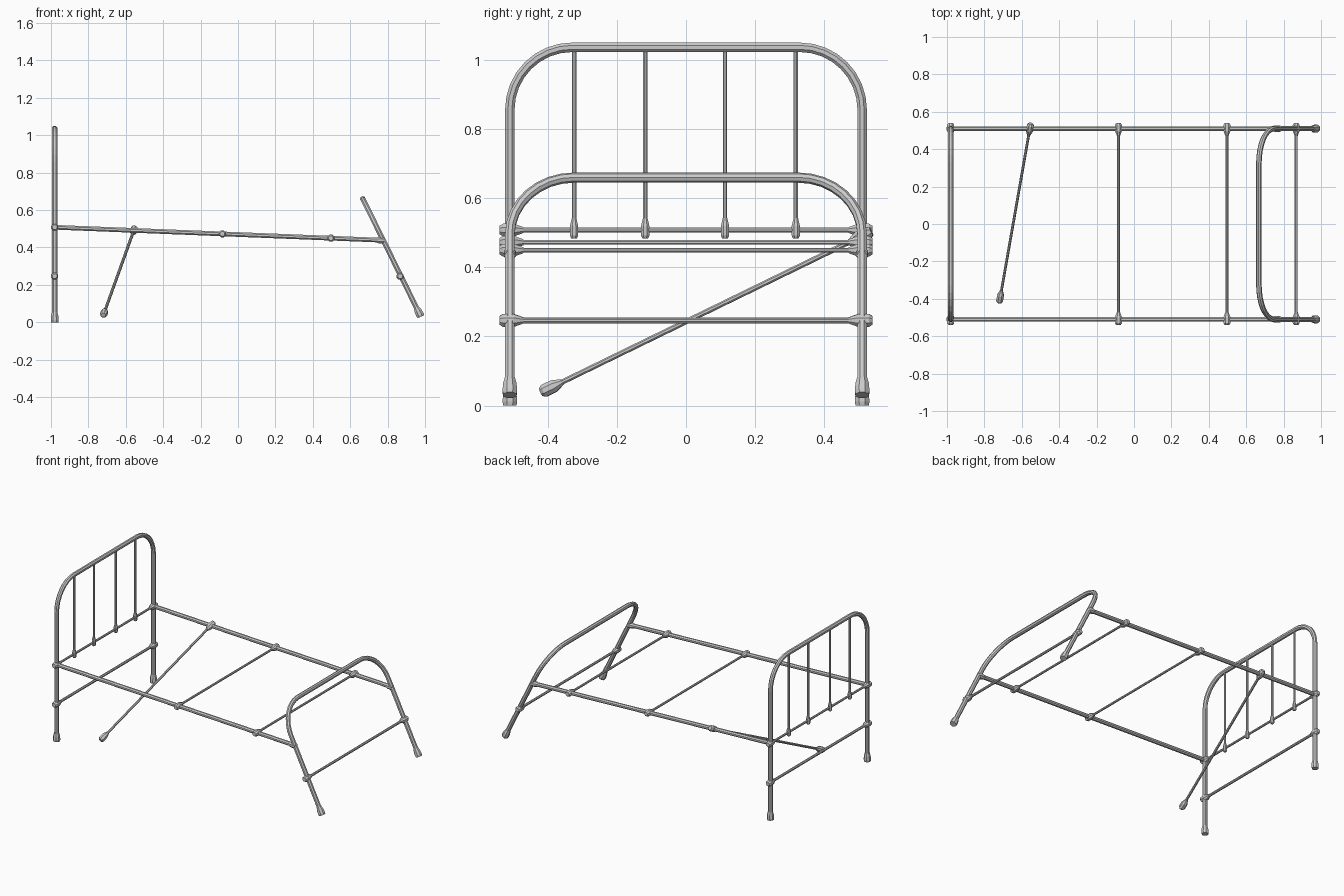
import bpy, bmesh
from math import sin, cos, pi
from mathutils import Vector

if "Cube" in bpy.data.objects:
    bpy.data.objects.remove(bpy.data.objects["Cube"])

SIDES = 8


def skin(name, rings):
    """Bridge rings of points into a capped tube."""
    bm = bmesh.new()
    loops = [[bm.verts.new(p) for p in ring] for ring in rings]
    for a, b in zip(loops, loops[1:]):
        for i in range(SIDES):
            j = (i + 1) % SIDES
            bm.faces.new((a[i], a[j], b[j], b[i]))
    bm.faces.new(loops[0][::-1])
    bm.faces.new(loops[-1])
    bmesh.ops.recalc_face_normals(bm, faces=bm.faces)
    mesh = bpy.data.meshes.new(name)
    bm.to_mesh(mesh)
    bm.free()
    ob = bpy.data.objects.new(name, mesh)
    bpy.context.collection.objects.link(ob)
    return ob


def ring(c, n, b, r):
    angles = [2 * pi * (i + 0.5) / SIDES for i in range(SIDES)]
    return [c + n * (r * cos(a)) + b * (r * sin(a)) for a in angles]


def lathe(name, origin, axis, profile):
    """Turned part: profile is (distance along axis, radius)."""
    o, d = Vector(origin), Vector(axis).normalized()
    up = Vector((0, 0, 1)) if abs(d.z) < 0.8 else Vector((0, 1, 0))
    n = d.cross(up).normalized()
    b = d.cross(n)
    return skin(name, [ring(o + d * t, n, b, r) for t, r in profile])


def rod(name, p0, p1, r):
    d = Vector(p1) - Vector(p0)
    return lathe(name, p0, d, [(0, r), (d.length, r)])


def hoop(name, base, up, height, bend, r=0.0148, half=0.51, steps=8):
    """Arched end frame, legs included, in the plane of y and 'up'."""
    up, base = Vector(up).normalized(), Vector(base)
    side = Vector((0, 1, 0))
    path = [(-half, 0, pi)]
    path += [(-half + bend - bend * cos(a), height - bend + bend * sin(a), pi - a)
             for a in [pi / 2 * i / steps for i in range(steps + 1)]]
    path += [(-y, u, pi - a) for y, u, a in reversed(path)]
    b = side.cross(up)
    return skin(name, [ring(base + side * y + up * u, side * cos(a) + up * sin(a), b, r)
                       for y, u, a in path])


FOOT = [(0, 0.021), (0.012, 0.023), (0.035, 0.021), (0.055, 0.0155)]
JOINT = [(-0.03, 0.013), (-0.02, 0.02), (0.012, 0.02), (0.04, 0.009)]
STUD = [(-0.024, 0.009), (-0.016, 0.013), (0.012, 0.013), (0.035, 0.007)]

HX, W = -0.98, 0.51
foot_base = Vector((0.978, 0, 0.03))
foot_up = Vector((-0.442, 0, 0.897)).normalized()


def rail_z(x):
    return 0.508 - (x - HX) * 0.0395


# End frames
hoop("head_frame", (HX, 0, 0), (0, 0, 1), 1.037, 0.18)
hoop("foot_frame", foot_base, foot_up, 0.702, 0.185)

# Cross bars with turned joints at both ends: (name, x, z, radius)
bars = [("head_upper_bar", HX, 0.508, 0.0075),
        ("head_lower_bar", HX, 0.247, 0.009),
        ("middle_slat", -0.083, rail_z(-0.083), 0.0075),
        ("rear_slat", 0.497, rail_z(0.497), 0.0075),
        ("foot_lower_bar", 0.867, 0.246, 0.0085)]
for name, x, z, r in bars:
    rod(name, (x, -W, z), (x, W, z), r)
    for s in (-1, 1):
        lathe(name + "_joint", (x, s * W, z), (0, -s, 0), JOINT)

# Side rails, rail end sockets and feet
for s in (-1, 1):
    a = Vector((HX, s * W, rail_z(HX)))
    b = Vector((0.785, s * W, rail_z(0.785)))
    rod("side_rail", a, b, 0.0135)
    lathe("rail_end_socket", b, a - b, [(0, 0.015), (0.006, 0.019), (0.03, 0.019), (0.05, 0.0135)])
    lathe("head_foot", (HX, s * W, 0), (0, 0, 1), FOOT)
    lathe("end_foot", foot_base + Vector((0, s * W, 0)), foot_up, FOOT)

# Headboard spindles
for y in (-0.324, -0.118, 0.113, 0.318):
    rod("spindle", (HX, y, 0.5), (HX, y, 1.035), 0.0068)
    lathe("spindle_stud", (HX, y, 0.508), (0, 0, 1), STUD)

# Loose slat hanging from one rail
top = Vector((-0.557, W, rail_z(-0.557)))
low = Vector((-0.72, -0.42, 0.038))
axis = top - low
rod("loose_slat", low, top, 0.008)
lathe("loose_slat_joint", top, -axis, JOINT)
lathe("loose_slat_knob", low, axis, [(0, 0.013), (0.01, 0.02), (0.042, 0.02), (0.07, 0.009)])
